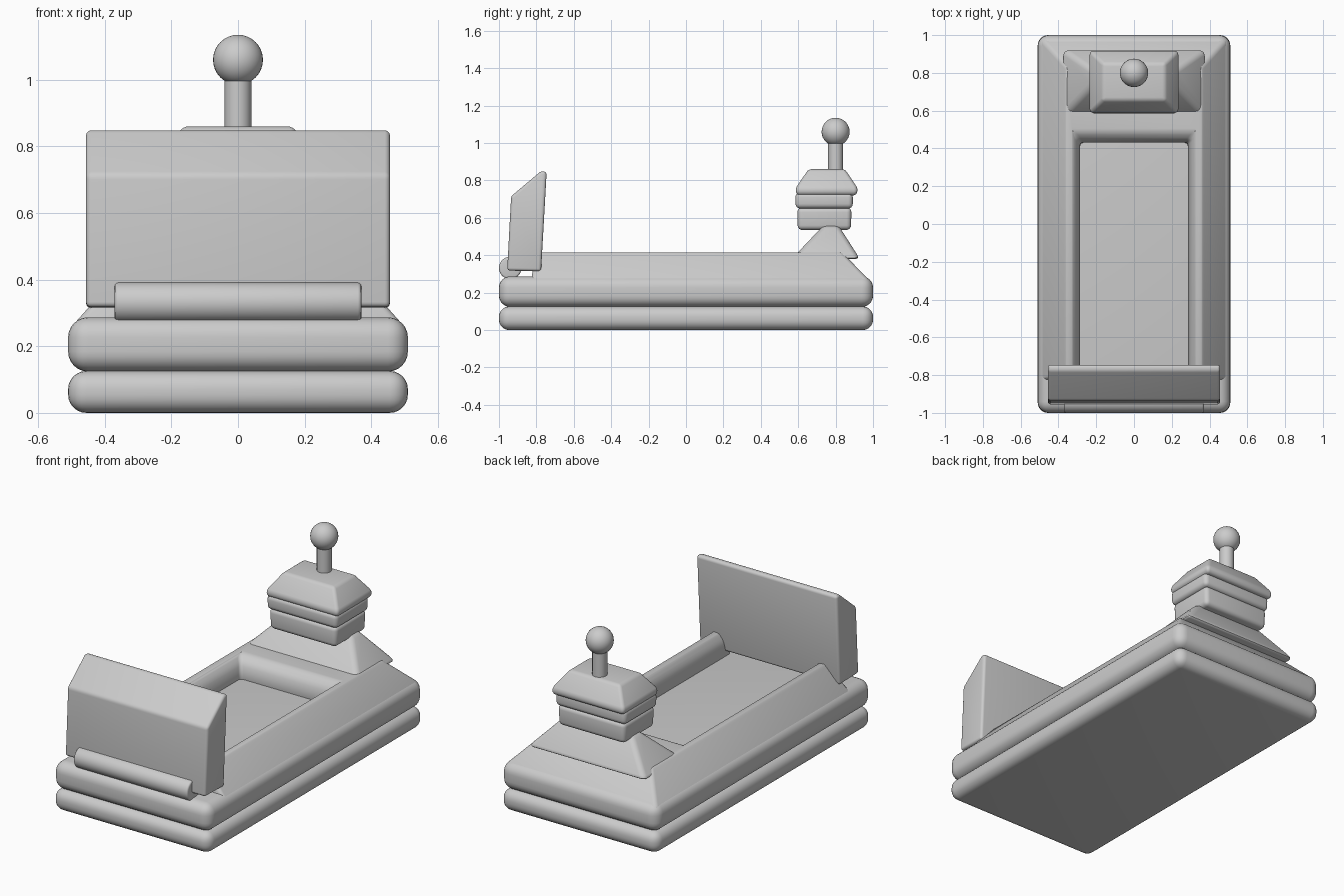
import bpy, bmesh, math

if "Cube" in bpy.data.objects:
    bpy.data.objects.remove(bpy.data.objects["Cube"])

grey = bpy.data.materials.new("plain grey")
grey.diffuse_color = (0.6, 0.6, 0.6, 1)
grey.use_nodes = True
grey.node_tree.nodes["Principled BSDF"].inputs["Base Color"].default_value = grey.diffuse_color


def finish(obj, bevel=0.0, segments=4, limit=25):
    obj.data.materials.append(grey)
    bpy.ops.object.select_all(action='DESELECT')
    obj.select_set(True)
    bpy.context.view_layer.objects.active = obj
    if bevel:
        mod = obj.modifiers.new("rounded edges", 'BEVEL')
        mod.width = bevel
        mod.segments = segments
        mod.limit_method = 'ANGLE'
        mod.angle_limit = math.radians(limit)
        bpy.ops.object.modifier_apply(modifier=mod.name)
    bpy.ops.object.shade_smooth_by_angle(angle=math.radians(35))
    return obj


def make(name, verts, faces, bevel, segments=4, limit=25):
    bm = bmesh.new()
    vs = [bm.verts.new(v) for v in verts]
    for f in faces:
        bm.faces.new([vs[i] for i in f])
    bmesh.ops.recalc_face_normals(bm, faces=bm.faces[:])
    mesh = bpy.data.meshes.new(name)
    bm.to_mesh(mesh)
    bm.free()
    obj = bpy.data.objects.new(name, mesh)
    bpy.context.collection.objects.link(obj)
    return finish(obj, bevel, segments, limit)


def loft(name, lower, upper, bevel, segments=4):
    """Box between two rectangles, each (half width, y front, y back, z)."""
    verts = []
    for w, y0, y1, z in (lower, upper):
        verts += [(-w, y0, z), (w, y0, z), (w, y1, z), (-w, y1, z)]
    sides = [(i, (i + 1) % 4, 4 + (i + 1) % 4, 4 + i) for i in range(4)]
    return make(name, verts, sides + [(0, 1, 2, 3), (4, 5, 6, 7)], bevel, segments)


# Two stacked hull layers; the top of the upper one is the well floor
loft("lower_hull", (0.51, -1, 1, 0), (0.51, -1, 1, 0.126), 0.055, 6)
loft("upper_hull", (0.51, -1, 1, 0.124), (0.51, -1, 1, 0.287), 0.06, 6)

# U-shaped rim: section (half width, y at the back, z) swept round the well
section = [(0.285, 0.43, 0.27), (0.287, 0.432, 0.33), (0.297, 0.445, 0.375),
           (0.325, 0.485, 0.412), (0.36, 0.835, 0.415), (0.497, 0.985, 0.262),
           (0.48, 0.965, 0.2)]
verts = []
for w, yb, z in section:
    front = -0.80 - max(0, 0.41 - z) * 0.2
    verts += [(w, front, z), (w, yb, z), (-w, yb, z), (-w, front, z)]
n = len(section)
faces = [(4 * i + k, 4 * i + k + 1, 4 * ((i + 1) % n) + k + 1, 4 * ((i + 1) % n) + k)
         for i in range(n) for k in range(3)]
faces += [[4 * i + k for i in range(n)] for k in (0, 3)]
make("well_rim", verts, faces, 0.018, 3, 15)

# Raised bow ramp, extruded from its side profile (y, z)
profile = [(-0.956, 0.318), (-0.935, 0.715), (-0.775, 0.85), (-0.745, 0.845), (-0.775, 0.314)]
n = len(profile)
verts = [(x, y, z) for x in (-0.456, 0.456) for y, z in profile]
faces = [(i, (i + 1) % n, n + (i + 1) % n, n + i) for i in range(n)]
make("bow_ramp", verts, faces + [range(n), range(n, 2 * n)], 0.022)

# Hinge roller in front of the ramp
bpy.ops.mesh.primitive_cylinder_add(vertices=32, radius=0.06, depth=0.74,
                                    location=(0, -0.94, 0.332),
                                    rotation=(0, math.pi / 2, 0))
bpy.context.object.name = "hinge_roller"
finish(bpy.context.object, 0.01, 3, 40)

# Sloped plinth and stacked cabin at the stern
loft("cabin_plinth", (0.385, 0.565, 0.93, 0.38), (0.22, 0.735, 0.815, 0.56), 0.025)
loft("cabin_base", (0.215, 0.597, 0.882, 0.535), (0.22, 0.595, 0.885, 0.655), 0.025)
loft("cabin_middle", (0.228, 0.586, 0.892, 0.65), (0.23, 0.584, 0.892, 0.735), 0.025)
roof_verts = []
levels = [(0.228, 0.594, 0.91, 0.72), (0.238, 0.584, 0.92, 0.755), (0.165, 0.655, 0.85, 0.86)]
for w, y0, y1, z in levels:
    roof_verts += [(-w, y0, z), (w, y0, z), (w, y1, z), (-w, y1, z)]
roof_faces = [(r + i, r + (i + 1) % 4, r + 4 + (i + 1) % 4, r + 4 + i)
              for r in (0, 4) for i in range(4)]
make("cabin_roof", roof_verts, roof_faces + [(0, 1, 2, 3), (8, 9, 10, 11)], 0.016)

# Mast with ball on top
bpy.ops.mesh.primitive_cylinder_add(vertices=32, radius=0.04, depth=0.2, location=(0, 0.8, 0.94))
bpy.context.object.name = "mast"
finish(bpy.context.object)
bpy.ops.mesh.primitive_uv_sphere_add(segments=32, ring_count=16, radius=0.075,
                                     location=(0, 0.8, 1.06))
bpy.context.object.name = "mast_ball"
finish(bpy.context.object)
